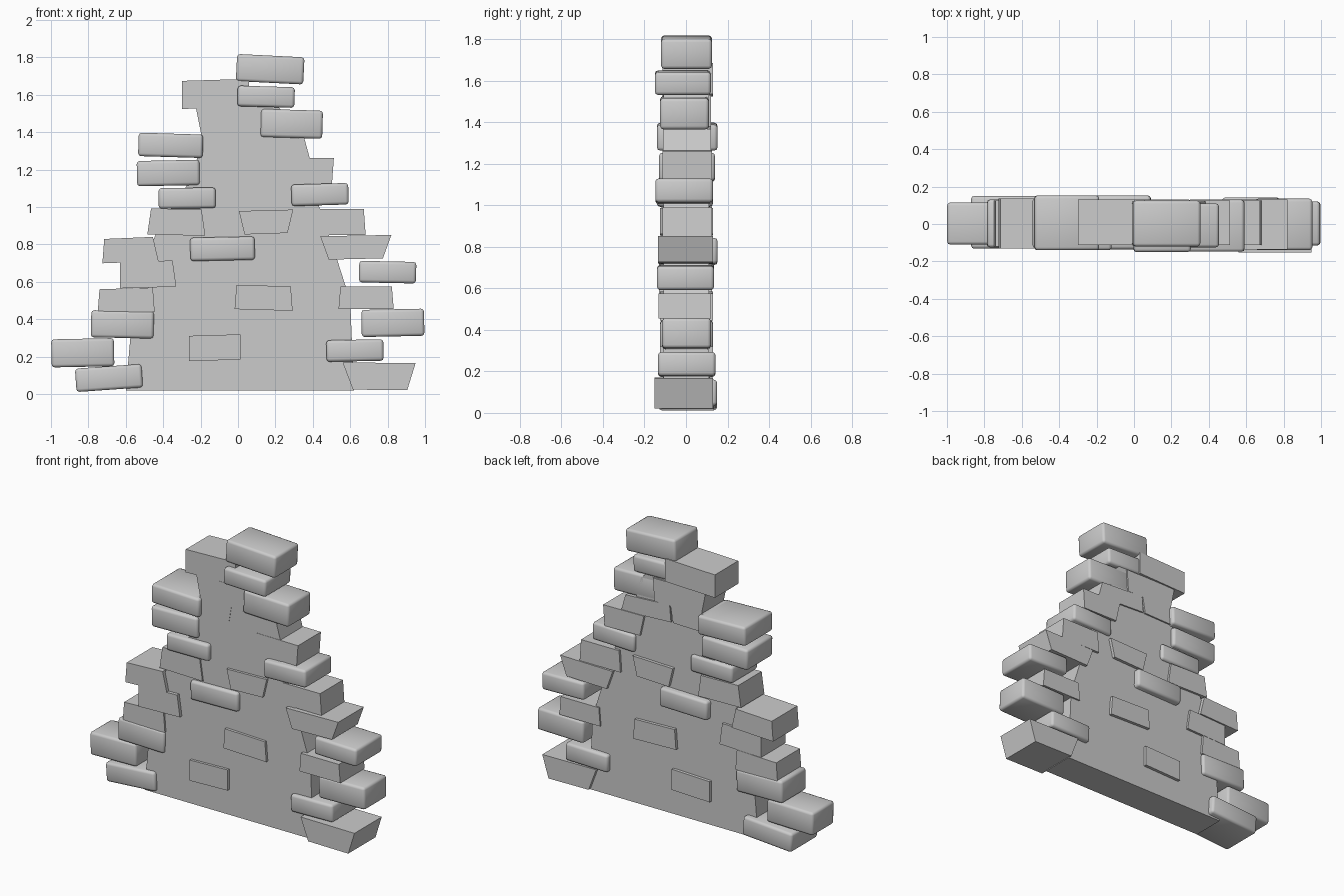
import bpy
import bmesh

if "Cube" in bpy.data.objects:
    bpy.data.objects.remove(bpy.data.objects["Cube"], do_unlink=True)

stone = bpy.data.materials.new("grey stone")
stone.use_nodes = True
GREY = (0.6, 0.6, 0.6, 1)
stone.diffuse_color = GREY
stone.node_tree.nodes["Principled BSDF"].inputs["Base Color"].default_value = GREY


def extrude_outline(name, outline, front, back):
    """Extrude an outline drawn in x and z from the front to the back."""
    bm = bmesh.new()
    face = bm.faces.new([bm.verts.new((x, front, z)) for x, z in outline])
    extruded = bmesh.ops.extrude_face_region(bm, geom=[face], use_keep_orig=True)
    moved = [v for v in extruded["geom"] if isinstance(v, bmesh.types.BMVert)]
    bmesh.ops.translate(bm, vec=(0, back - front, 0), verts=moved)
    bmesh.ops.recalc_face_normals(bm, faces=bm.faces)
    mesh = bpy.data.meshes.new(name)
    bm.to_mesh(mesh)
    bm.free()
    mesh.materials.append(stone)
    obj = bpy.data.objects.new(name, mesh)
    bpy.context.collection.objects.link(obj)
    return obj


def brick(name, x, z, width, height, slope, lean, taper, front, back):
    """A crooked block: slope lifts the right end, lean and taper move the foot."""
    outline = []
    for side, level in ((-1, -1), (1, -1), (1, 1), (-1, 1)):
        half = (width + level * taper) / 2
        outline.append((x + side * half + level * lean / 2,
                        z + level * height / 2 + side * slope * width / 2))
    return extrude_outline(name, outline, front, back)


def worn_brick(name, x, z, width, height, slope, front, back):
    """A brick with softly rounded edges."""
    obj = brick(name, x, z, width, height, slope, -slope * height, 0, front, back)
    bevel = obj.modifiers.new("worn edges", "BEVEL")
    bevel.width = 0.016
    bevel.segments = 2
    bpy.ops.object.select_all(action="DESELECT")
    obj.select_set(True)
    bpy.context.view_layer.objects.active = obj
    bpy.ops.object.modifier_apply(modifier=bevel.name)
    bpy.ops.object.shade_smooth_by_angle(angle=0.9)
    return obj


# Flat wall that the bricks are set into
extrude_outline("wall_core", [
    (-.6, .02), (.62, .02), (.6, .5), (.52, .75), (.4, 1.1), (.3, 1.3),
    (.25, 1.5), (.15, 1.6), (-.15, 1.6), (-.18, 1.4), (-.25, 1.15),
    (-.42, .9), (-.55, .6)], -.108, .11)

# Sharp bricks: x, z, width, height, slope, lean, taper, front, back
sharp_bricks = {
    "top_left_block": (-.12, 1.605, .36, .15, .03, 0, 0, -.112, .13),
    "neck_block": (-.03, 1.455, .36, .15, 0, -.01, .02, -.11, .12),
    "upper_left_block": (-.14, 1.33, .32, .12, .02, .02, 0, -.11, .12),
    "upper_right_block": (.2, 1.32, .34, .11, -.05, -.01, -.02, -.11, .12),
    "right_shoulder_block": (.37, 1.195, .275, .135, -.01, -.01, .02, -.112, .125),
    "left_middle_block": (-.33, .92, .29, .14, -.02, 0, -.02, -.118, .125),
    "centre_block": (.15, .92, .26, .125, .03, 0, .03, -.125, .13),
    "right_middle_block": (.535, .92, .285, .14, 0, 0, -.01, -.112, .125),
    "right_waist_block": (.63, .785, .335, .125, .02, 0, .045, -.135, .13),
    "left_waist_block": (-.58, .77, .28, .13, .04, -.01, -.02, -.13, .135),
    "left_hip_block": (-.485, .64, .29, .14, .03, -.01, -.01, -.13, .125),
    "left_lower_block": (-.598, .5, .295, .13, .03, 0, -.01, -.12, .125),
    "inner_block": (.137, .515, .3, .13, -.03, 0, -.01, -.125, .13),
    "right_lower_block": (.685, .515, .285, .12, 0, 0, -.01, -.132, .12),
    "low_inner_block": (-.125, .248, .275, .135, .03, 0, 0, -.125, .13),
    "right_foot_block": (.757, .095, .34, .145, -.01, -.005, .05, -.152, .13),
}
for name, sizes in sharp_bricks.items():
    brick(name, *sizes)

# Worn bricks: x, z, width, height, slope, front, back
worn_bricks = {
    "crown_brick": (.172, 1.737, .36, .145, -.05, -.12, .125),
    "under_crown_brick": (.15, 1.59, .305, .11, -.03, -.15, .12),
    "neck_brick": (.287, 1.445, .33, .15, -.03, -.125, .11),
    "upper_left_brick": (-.36, 1.33, .345, .125, -.03, -.14, .152),
    "left_shoulder_brick": (-.373, 1.182, .335, .135, .02, -.13, .14),
    "left_chest_brick": (-.272, 1.048, .305, .11, .01, -.14, .13),
    "right_chest_brick": (.438, 1.067, .305, .115, .03, -.148, .13),
    "centre_brick": (-.083, .777, .345, .125, .02, -.135, .152),
    "right_waist_brick": (.8, .652, .305, .115, -.02, -.14, .135),
    "left_low_brick": (-.618, .373, .335, .145, -.02, -.125, .13),
    "right_low_brick": (.828, .381, .335, .145, .02, -.115, .12),
    "right_lowest_brick": (.625, .233, .305, .115, .02, -.135, .142),
    "left_outer_brick": (-.83, .221, .335, .15, .02, -.11, .115),
    "left_foot_brick": (-.69, .086, .355, .125, .07, -.132, .15),
}
for name, sizes in worn_bricks.items():
    worn_brick(name, *sizes)
